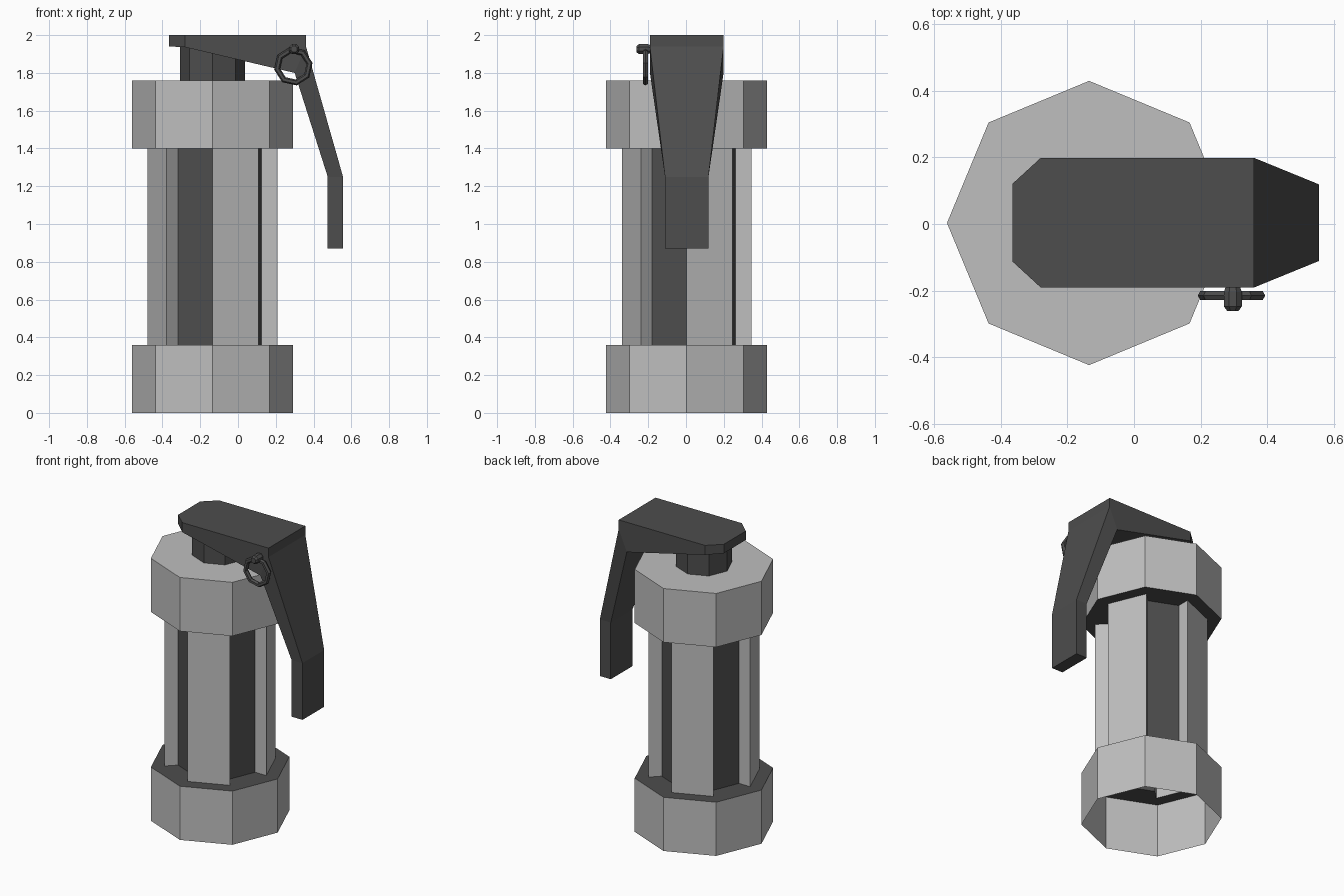
import bpy, bmesh, math
from mathutils import Vector, Matrix

if "Cube" in bpy.data.objects:
    bpy.data.objects.remove(bpy.data.objects["Cube"])

CX, CY = -0.135, 0.003          # axis of the canister
R_RING, R_PANEL, R_CORE = 0.427, 0.343, 0.26


def material(name, v):
    m = bpy.data.materials.new(name)
    m.diffuse_color = (v, v, v, 1)
    m.use_nodes = True
    m.node_tree.nodes["Principled BSDF"].inputs["Base Color"].default_value = m.diffuse_color
    return m


LIGHT = material("light_grey", 0.52)
DARK = material("dark_grey", 0.075)


def finish(name, bm, mats):
    me = bpy.data.meshes.new(name)
    bm.to_mesh(me)
    bm.free()
    for m in mats:
        me.materials.append(m)
    ob = bpy.data.objects.new(name, me)
    bpy.context.collection.objects.link(ob)
    return ob


def polar(r, k, z):
    a = math.radians(45 * k)
    return Vector((CX + r * math.cos(a), CY + r * math.sin(a), z))


def face(bm, pts, mat=0):
    f = bm.faces.new([bm.verts.new(p) for p in pts])
    f.material_index = mat


def wall(bm, a, b, z0, z1, mat=0):
    face(bm, [(a.x, a.y, z0), (b.x, b.y, z0), (b.x, b.y, z1), (a.x, a.y, z1)], mat)


def sector_radius(k):
    return R_PANEL if k % 2 == 0 else R_CORE


# Octagonal end rings: open shells with a dark shelf around the body
def end_ring(name, z0, z1, shelf_z, shelf_up, capped):
    bm = bmesh.new()
    for k in range(8):
        wall(bm, polar(R_RING, k, 0), polar(R_RING, k + 1, 0), z0, z1)
        r = sector_radius(k)
        pts = [polar(r, k, shelf_z), polar(R_RING, k, shelf_z),
               polar(R_RING, k + 1, shelf_z), polar(r, k + 1, shelf_z)]
        face(bm, pts if shelf_up else pts[::-1], 1)
    if capped:
        face(bm, [polar(R_RING, k, z1) for k in range(8)])
    bmesh.ops.remove_doubles(bm, verts=bm.verts, dist=1e-4)
    finish(name, bm, [LIGHT, DARK])


end_ring("bottom_ring", 0.0, 0.36, 0.36, True, False)
end_ring("top_ring", 1.40, 1.76, 1.40, False, True)

# Body: raised light panels alternating with recessed dark core faces
bm = bmesh.new()
for k in range(8):
    r, r_next = sector_radius(k), sector_radius(k + 1)
    wall(bm, polar(r, k, 0), polar(r, k + 1, 0), 0.36, 1.40, k % 2)
    wall(bm, polar(r, k + 1, 0), polar(r_next, k + 1, 0), 0.36, 1.40)
bmesh.ops.remove_doubles(bm, verts=bm.verts, dist=1e-4)
finish("body_panels", bm, [LIGHT, DARK])


# Loft through closed loops of points, with end caps
def loft(name, loops, mat, closed=False):
    bm = bmesh.new()
    rows = [[bm.verts.new(p) for p in loop] for loop in loops]
    n = len(rows[0])
    pairs = list(zip(rows, rows[1:]))
    if closed:
        pairs.append((rows[-1], rows[0]))
    for a, b in pairs:
        for i in range(n):
            j = (i + 1) % n
            bm.faces.new([a[i], a[j], b[j], b[i]])
    if not closed:
        bm.faces.new(rows[0])
        bm.faces.new(rows[-1])
    bmesh.ops.remove_doubles(bm, verts=bm.verts, dist=1e-4)
    bmesh.ops.recalc_face_normals(bm, faces=bm.faces)
    return finish(name, bm, [mat])


# Neck under the lever
loft("neck", [[polar(0.172, k, z) for k in range(8)] for z in (1.76, 1.95)], DARK)

# Lever: stations of outer x,z / inner x,z / half width
stations = [
    (-0.365, 2.00, -0.365, 1.94, 0.117),
    (-0.28, 2.00, -0.28, 1.936, 0.195),
    (0.36, 2.00, 0.30, 1.80, 0.195),
    (0.36, 1.94, 0.30, 1.80, 0.195),
    (0.556, 1.25, 0.475, 1.25, 0.115),
    (0.556, 0.87, 0.475, 0.87, 0.115),
]
YL = 0.004
loft("lever", [[(xo, YL - w, zo), (xo, YL + w, zo), (xi, YL + w, zi), (xi, YL - w, zi)]
               for xo, zo, xi, zi, w in stations], DARK)


# Safety pin head
def pin_loop(y, r):
    return [(0.297 + r * math.cos(math.pi * (k + .5) / 4), y,
             1.926 + r * math.sin(math.pi * (k + .5) / 4)) for k in range(8)]


loft("pin", [pin_loop(y, r) for y, r in
             ((-0.262, 0.018), (-0.248, 0.029), (-0.205, 0.029), (-0.185, 0.022))], DARK)


# Pull ring: octagonal loop with a hexagonal section
def ring_loop(k):
    a = math.radians(45 * k + 10)
    pts = []
    for s in range(6):
        t = math.radians(60 * s)
        r = 0.087 + 0.016 * math.cos(t)
        pts.append((0.293 + r * math.cos(a), -0.215 + 0.016 * math.sin(t),
                    1.835 + r * math.sin(a)))
    return pts


loft("pull_ring", [ring_loop(k) for k in range(8)], DARK, closed=True)
